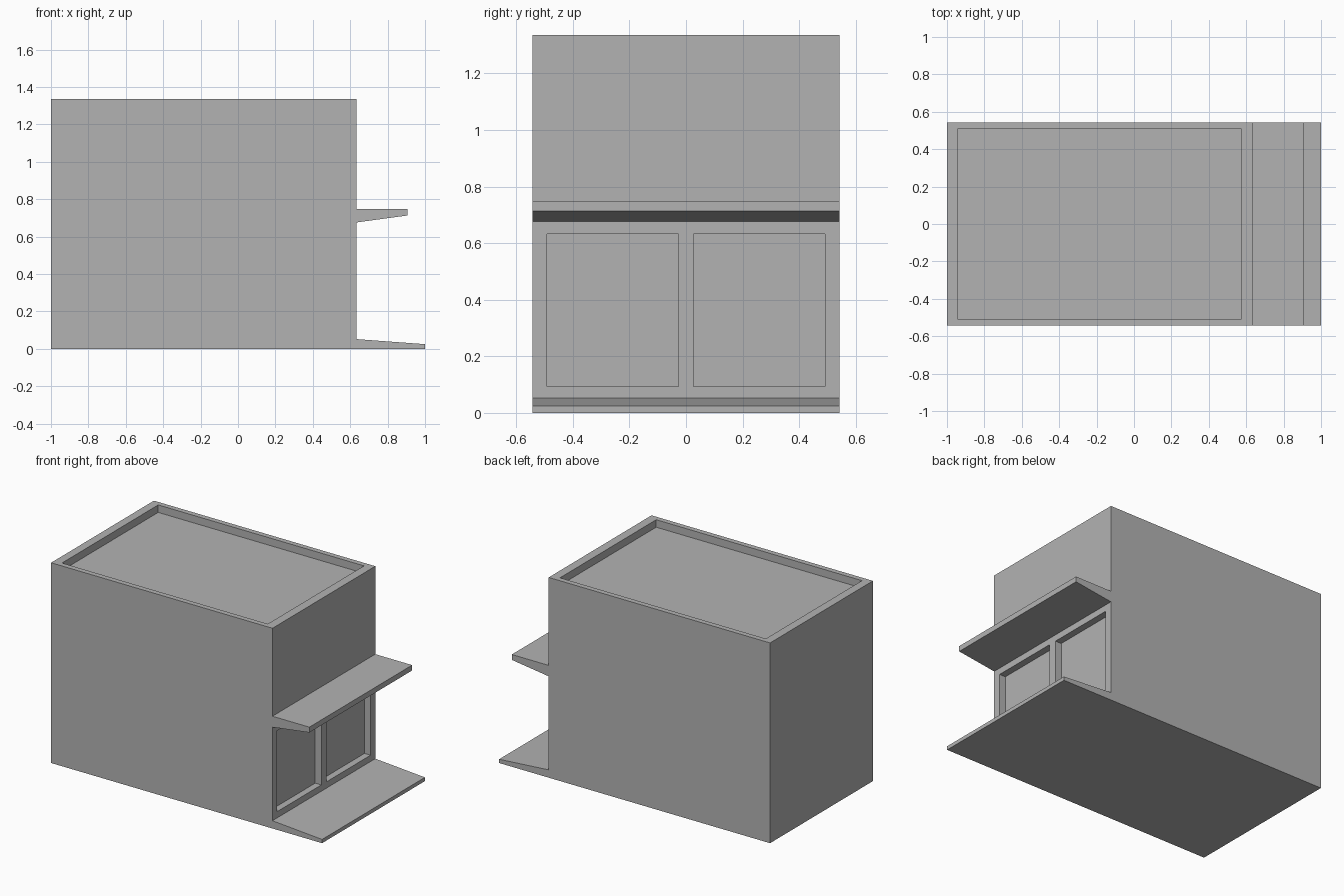
import bpy
import bmesh
from mathutils import Matrix, Vector

cube = bpy.data.objects.get("Cube")
if cube:
    bpy.data.objects.remove(cube, do_unlink=True)

HALF_Y = 0.542
WALL_X = 0.634
TOP_Z = 1.336

grey = bpy.data.materials.new("plain grey")
grey.use_nodes = True
colour = (0.45, 0.45, 0.45, 1)
grey.diffuse_color = colour
grey.node_tree.nodes["Principled BSDF"].inputs["Base Color"].default_value = colour


def make_object(name, bm):
    bmesh.ops.recalc_face_normals(bm, faces=bm.faces)
    mesh = bpy.data.meshes.new(name)
    bm.to_mesh(mesh)
    bm.free()
    mesh.materials.append(grey)
    obj = bpy.data.objects.new(name, mesh)
    bpy.context.collection.objects.link(obj)
    return obj


def extrude_profile(name, points):
    """Extrude an x-z outline across the full width."""
    bm = bmesh.new()
    face = bm.faces.new([bm.verts.new((x, -HALF_Y, z)) for x, z in points])
    moved = bmesh.ops.extrude_face_region(bm, geom=[face])["geom"]
    verts = [v for v in moved if isinstance(v, bmesh.types.BMVert)]
    bmesh.ops.translate(bm, verts=verts, vec=(0, 2 * HALF_Y, 0))
    return make_object(name, bm)


def box(name, low, high):
    low, high = Vector(low), Vector(high)
    bm = bmesh.new()
    place = Matrix.Translation((low + high) / 2) @ Matrix.Diagonal((*(high - low), 1))
    bmesh.ops.create_cube(bm, size=1, matrix=place)
    return make_object(name, bm)


def carve(target, cutter):
    """Cut the box out of the target, then discard the box."""
    cutter.hide_render = True
    mod = target.modifiers.new("recess", "BOOLEAN")
    mod.operation = "DIFFERENCE"
    mod.solver = "EXACT"
    mod.object = cutter
    bpy.context.view_layer.objects.active = target
    bpy.ops.object.modifier_apply(modifier=mod.name)
    bpy.data.objects.remove(cutter, do_unlink=True)


# Building block with sloped entrance slab and tapered canopy in one outline
building = extrude_profile("shop_building", [
    (-1, 0), (1, 0), (1, 0.025), (WALL_X, 0.052),
    (WALL_X, 0.676), (0.906, 0.713), (0.906, 0.749), (WALL_X, 0.749),
    (WALL_X, TOP_Z), (-1, TOP_Z),
])

# Sunken roof behind a parapet
carve(building, box("roof_cutter", (-0.944, -0.507, TOP_Z - 0.05),
                    (0.575, 0.507, TOP_Z + 0.1)))

# Two recessed shop windows
for side in (-1, 1):
    ys = sorted((side * 0.027, side * 0.492))
    carve(building, box("window_cutter", (WALL_X - 0.045, ys[0], 0.094),
                        (WALL_X + 0.1, ys[1], 0.633)))
